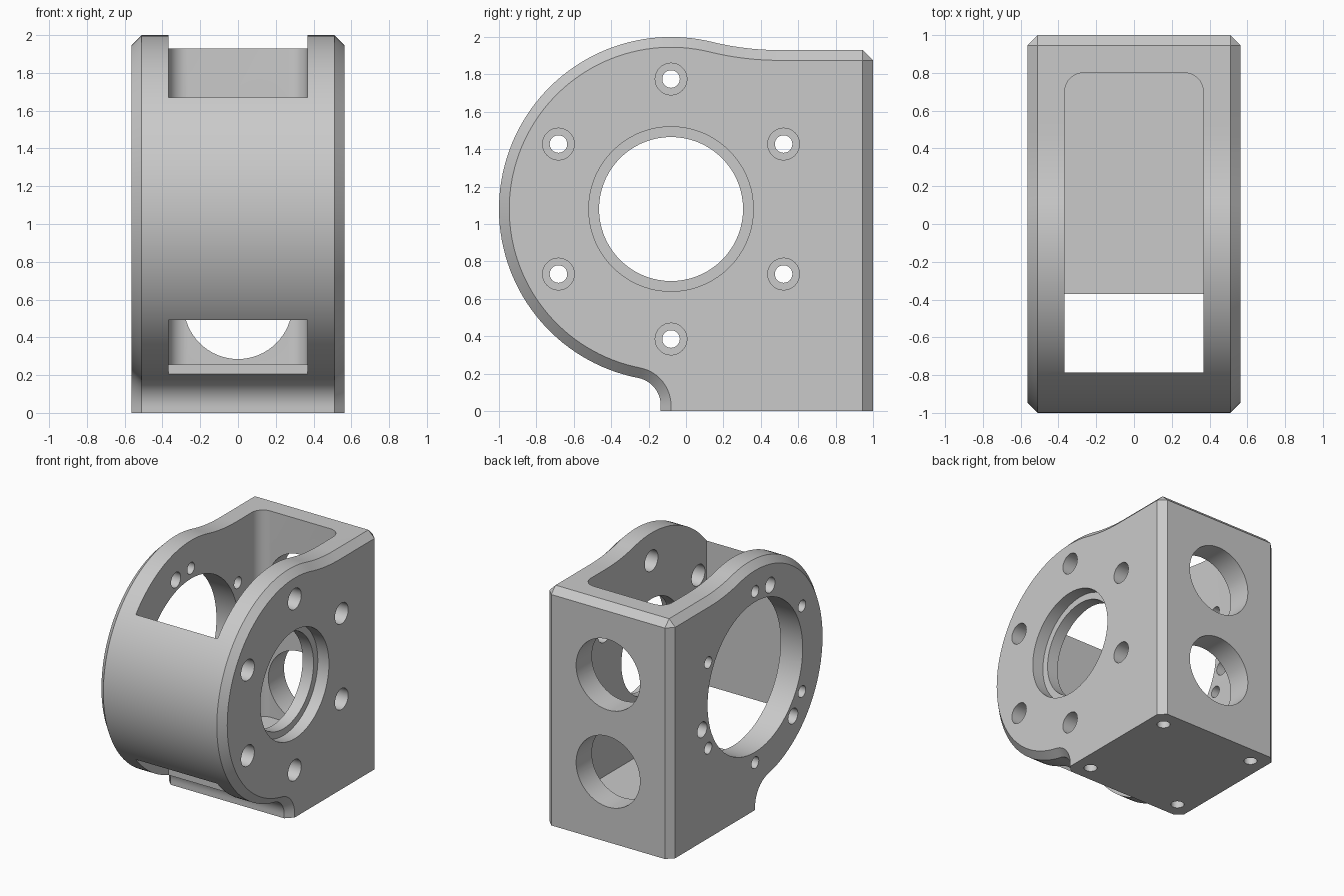
import bpy, bmesh
from math import sin, cos, pi, sqrt, atan2, radians

cube = bpy.data.objects.get("Cube")
if cube:
    bpy.data.objects.remove(cube, do_unlink=True)

grey = bpy.data.materials.new("machined grey")
grey.use_nodes = True
colour = (0.59, 0.59, 0.59, 1)
grey.diffuse_color = colour
grey.node_tree.nodes["Principled BSDF"].inputs["Base Color"].default_value = colour

# Main dimensions
CY, CZ, R = -0.08, 1.08, 0.92       # round front of the housing
HALF, CH = 0.565, 0.055             # half width, outer chamfer
TOP, BACK, FOOT = 1.93, 1.0, -0.135
CAV = 0.367                         # half width of the cavity


def loft(name, rings):
    """Closed solid through rings of equal point count."""
    bm = bmesh.new()
    loops = [[bm.verts.new(p) for p in ring] for ring in rings]
    n = len(loops[0])
    for a, b in zip(loops, loops[1:]):
        for i in range(n):
            j = (i + 1) % n
            bm.faces.new((a[i], a[j], b[j], b[i]))
    bm.faces.new(loops[0])
    bm.faces.new(loops[-1])
    bmesh.ops.remove_doubles(bm, verts=bm.verts, dist=1e-5)
    bmesh.ops.recalc_face_normals(bm, faces=bm.faces)
    mesh = bpy.data.meshes.new(name)
    bm.to_mesh(mesh)
    bm.free()
    mesh.materials.append(grey)
    obj = bpy.data.objects.new(name, mesh)
    bpy.context.collection.objects.link(obj)
    return obj


def place(axis, u, v, t):
    return {"X": (t, u, v), "Y": (u, t, v), "Z": (u, v, t)}[axis]


def arc(c, r, a, b, n):
    return [(c[0] + r * cos(a + (b - a) * i / n), c[1] + r * sin(a + (b - a) * i / n))
            for i in range(n + 1)]


def cut(body, pts, axis, start, end):
    """Subtract a prism from the body."""
    cutter = loft("cutter", [[place(axis, u, v, t) for u, v in pts] for t in (start, end)])
    cutter.hide_render = True
    mod = body.modifiers.new("cut", "BOOLEAN")
    mod.operation = "DIFFERENCE"
    mod.solver = "EXACT"
    mod.object = cutter
    bpy.context.view_layer.objects.active = body
    bpy.ops.object.modifier_apply(modifier=mod.name)
    bpy.data.objects.remove(cutter, do_unlink=True)


def bore(body, axis, u, v, r, start, end, n=32):
    cut(body, arc((u, v), r, 0, 2 * pi, n)[:-1], axis, start, end)


def rect(u0, u1, v0, v1):
    return [(u0, v0), (u1, v0), (u1, v1), (u0, v1)]


def side_profile(d):
    """Side outline, moved inwards by d."""
    rt, rf = 1.5, 0.15
    top = (CY + sqrt((R + rt) ** 2 - (TOP + rt - CZ) ** 2), TOP + rt)
    front = (FOOT - rf, CZ - sqrt((R + rf) ** 2 - (FOOT - rf - CY) ** 2))
    a_top = atan2(top[1] - CZ, top[0] - CY)
    a_front = atan2(front[1] - CZ, front[0] - CY) + 2 * pi
    pts = [(BACK - d, 0), (BACK - d, TOP - CH), (BACK - CH, TOP - d)]
    pts += arc(top, rt + d, -pi / 2, a_top - pi, 10)
    pts += arc((CY, CZ), R - d, a_top, a_front, 72)[1:]
    pts += arc(front, rf + d, a_front - pi, 0, 12)[1:]
    return pts + [(FOOT + d, 0)]


# Chamfered housing
housing = loft("housing", [[(x, y, z) for y, z in side_profile(d)] for x, d in
                           ((-HALF, CH), (CH - HALF, 0), (HALF - CH, 0), (HALF, CH))])

# Cavity open to the top, with rounded rear corners, and its lower front outlet
front_y, rear_y, cr = -0.787, 0.8, 0.1
outline = [(-CAV, front_y), (CAV, front_y)]
outline += arc((CAV - cr, rear_y - cr), cr, 0, pi / 2, 10)
outline += arc((cr - CAV, rear_y - cr), cr, pi / 2, pi, 10)
cut(housing, outline, "Z", 0.255, 2.2)
cut(housing, rect(-CAV, CAV, front_y, -0.37), "Z", 0.1, 0.6)

# Bearing bore with a lip on the +x wall, larger bore on the -x wall
bore(housing, "X", CY, CZ, 0.44, HALF - 0.1, 0.7, 72)
bore(housing, "X", CY, CZ, 0.385, 0.2, 0.7, 72)
bore(housing, "X", CY, CZ, 0.61, -0.7, -0.2, 80)

# Bolt circles on both walls
for i in range(6):
    a = radians(30 + 60 * i)
    y, z = CY + 0.695 * cos(a), CZ + 0.695 * sin(a)
    bore(housing, "X", y, z, 0.085, 0.25, 0.7)
    bore(housing, "X", y, z, 0.047, -0.7, -0.25, 24)
for i in range(3):
    a = radians(106 + 120 * i)
    bore(housing, "X", CY + 0.7 * cos(a), CZ + 0.7 * sin(a), 0.062, -0.7, -0.25, 24)

# Two access holes through the rear wall
for z in (0.572, 1.36):
    bore(housing, "Y", 0, z, 0.287, 0.6, 1.2, 64)

# Blind mounting holes in the base
for x in (-0.43, 0.43):
    for y in (0, 0.86):
        bore(housing, "Z", x, y, 0.05, -0.1, 0.22, 24)

bpy.ops.object.select_all(action="DESELECT")
housing.select_set(True)
bpy.context.view_layer.objects.active = housing
bpy.ops.object.shade_smooth_by_angle(angle=radians(30))
